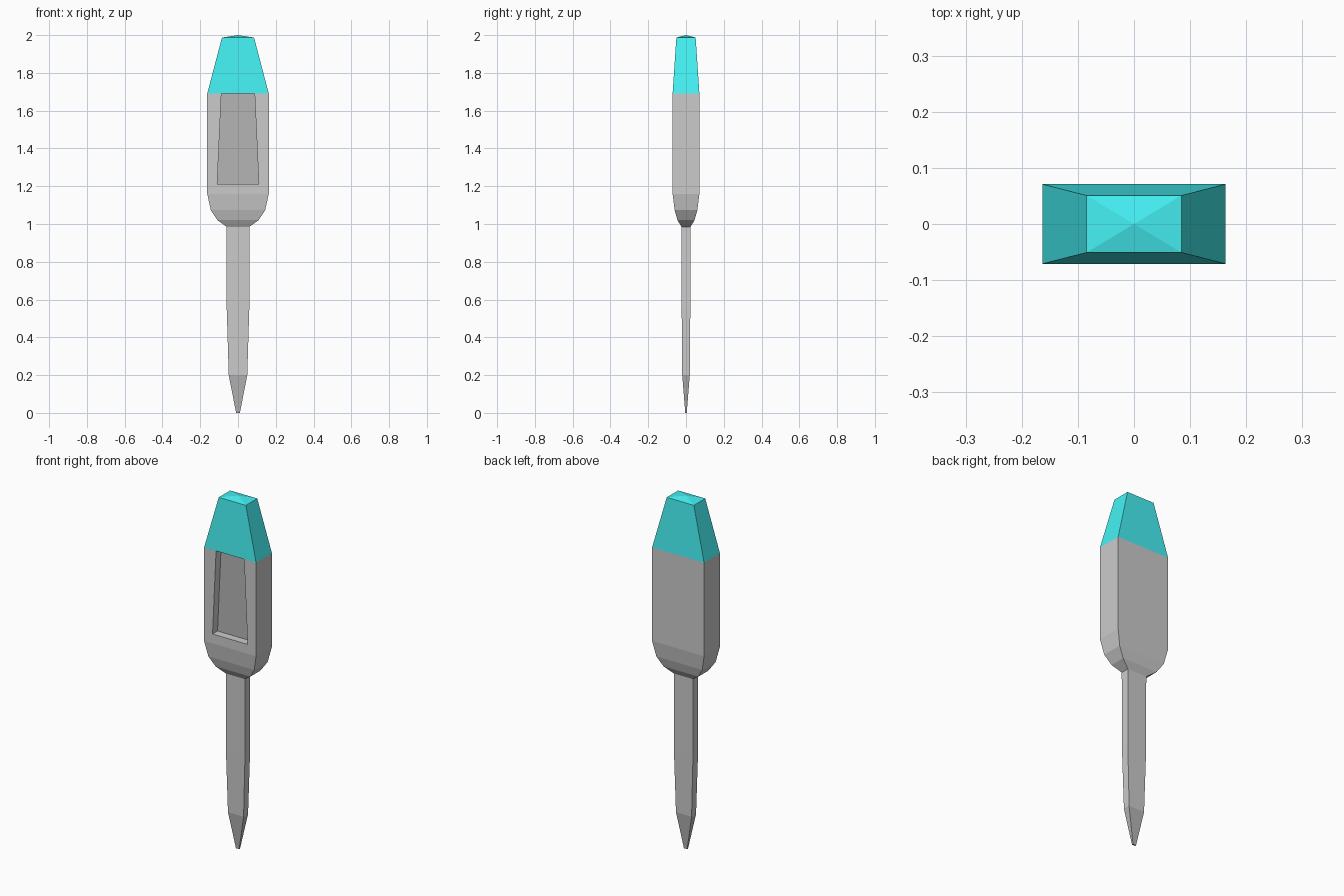
import bpy, bmesh
from mathutils import Vector

if "Cube" in bpy.data.objects:
    bpy.data.objects.remove(bpy.data.objects["Cube"])


def material(name, rgb):
    m = bpy.data.materials.new(name)
    m.diffuse_color = (*rgb, 1)
    m.use_nodes = True
    m.node_tree.nodes["Principled BSDF"].inputs["Base Color"].default_value = m.diffuse_color
    return m


def finish(bm, name, mat=None):
    me = bpy.data.meshes.new(name)
    bm.to_mesh(me)
    bm.free()
    ob = bpy.data.objects.new(name, me)
    bpy.context.collection.objects.link(ob)
    if mat:
        me.materials.append(mat)
    return ob


def loft(sections):
    """Skin rectangular rings (z, half width, half depth), open at both ends."""
    bm = bmesh.new()
    rings = [[bm.verts.new((sx * hx, sy * hy, z))
              for sx, sy in ((-1, -1), (1, -1), (1, 1), (-1, 1))]
             for z, hx, hy in sections]
    for a, b in zip(rings, rings[1:]):
        for i in range(4):
            j = (i + 1) % 4
            bm.faces.new((a[i], a[j], b[j], b[i]))
    return bm, rings


teal = material("teal", (0.06, 0.88, 0.9))
dark = material("dark_grey", (0.46, 0.46, 0.46))

# Pointed probe tip
bm, rings = loft([(0, 0.01, 0.004), (0.2, 0.049, 0.02)])
bm.faces.new(rings[0][::-1])
finish(bm, "probe_tip", dark)

# Slender stem
bm, rings = loft([(0.2, 0.049, 0.02), (0.56, 0.06, 0.023), (0.985, 0.06, 0.024)])
finish(bm, "stem")

# Housing with rounded shoulder and a recessed display window
bm, rings = loft([(0.985, 0.06, 0.024), (1.02, 0.109, 0.045), (1.073, 0.144, 0.06),
                  (1.16, 0.163, 0.071), (1.69, 0.163, 0.071)])
window = max((f for f in bm.faces if f.normal.y < 0 or f.calc_center_median().y < -0.06),
             key=lambda f: f.calc_area())
bm.normal_update()
window = max((f for f in bm.faces if f.normal.y < -0.99), key=lambda f: f.calc_area())
bmesh.ops.inset_region(bm, faces=[window], thickness=0.075)
out = bmesh.ops.extrude_discrete_faces(bm, faces=[window])
floor = out["faces"][0]
bmesh.ops.translate(bm, verts=floor.verts, vec=Vector((0, 0.045, 0)))
corners = [v.co.copy() for v in floor.verts]
bmesh.ops.delete(bm, geom=[floor], context='FACES_ONLY')
finish(bm, "housing")

# Display at the bottom of the recess
bm = bmesh.new()
bm.faces.new([bm.verts.new(c) for c in corners])
finish(bm, "display", dark)

# Tapered cap with a shallow pyramid top
bm, rings = loft([(1.69, 0.163, 0.071), (1.987, 0.085, 0.051)])
top = bm.faces.new(rings[-1])
bm.normal_update()
bmesh.ops.poke(bm, faces=[top], offset=0.0)
max(bm.verts, key=lambda v: len(v.link_edges) - abs(v.co.x)).co.z = 2.0
finish(bm, "cap", teal)
